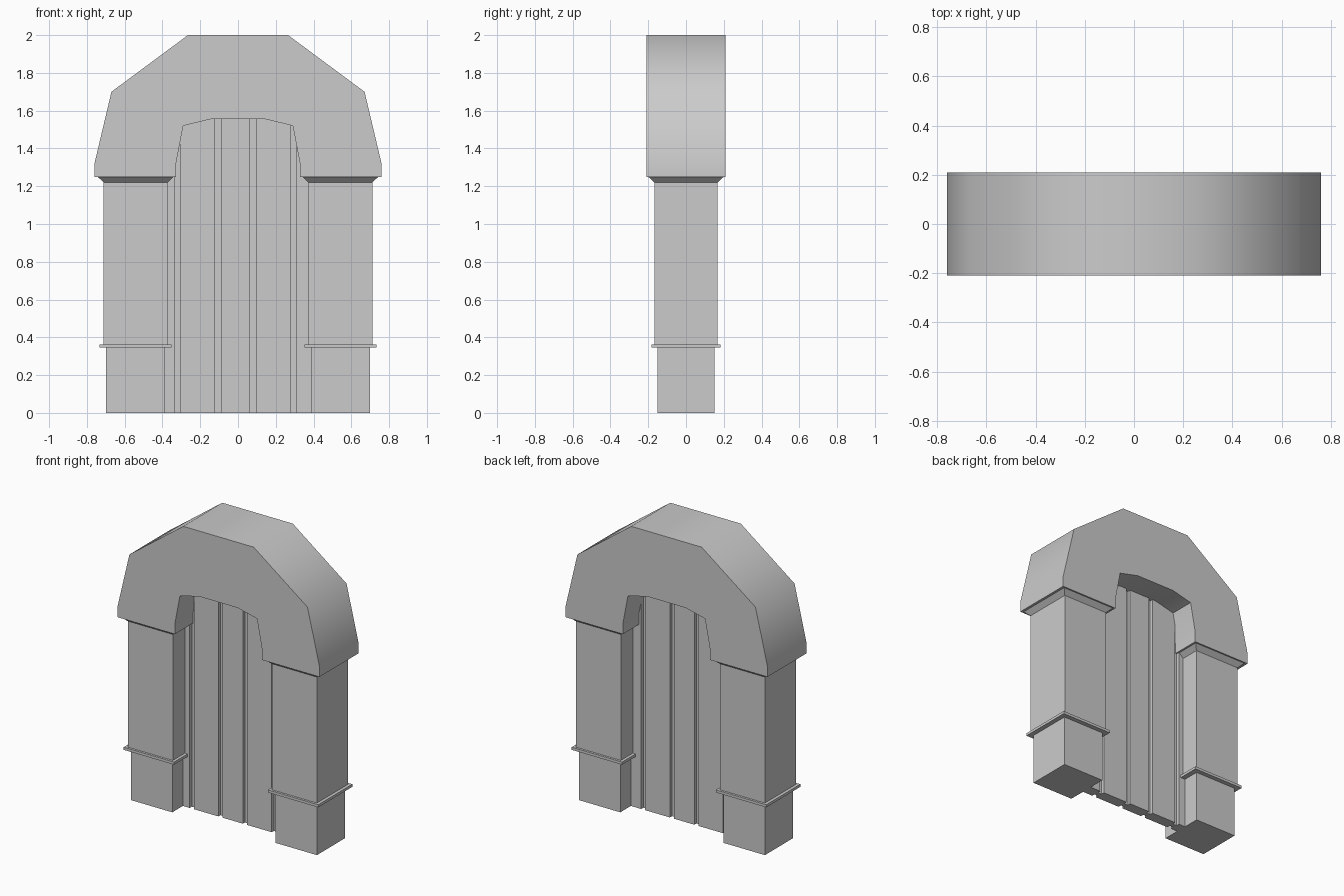
import bpy, bmesh, math

if "Cube" in bpy.data.objects:
    bpy.data.objects.remove(bpy.data.objects["Cube"])


def finish(bm, name):
    bmesh.ops.recalc_face_normals(bm, faces=bm.faces)
    me = bpy.data.meshes.new(name)
    bm.to_mesh(me)
    bm.free()
    ob = bpy.data.objects.new(name, me)
    bpy.context.collection.objects.link(ob)
    return ob


def box(name, x0, x1, y0, y1, z0, z1, flare_x=0, flare_y=0):
    """Box whose top can be wider than its bottom."""
    bm = bmesh.new()
    bmesh.ops.create_cube(bm, size=1)
    for v in bm.verts:
        sx, sy, sz = (1 if c > 0 else -1 for c in v.co)
        top = sz > 0
        v.co = ((x0 + x1) / 2 + sx * ((x1 - x0) / 2 + top * flare_x),
                (y0 + y1) / 2 + sy * ((y1 - y0) / 2 + top * flare_y),
                z1 if top else z0)
    return finish(bm, name)


# Arch: mirrored profile extruded through the wall
outer = [(0.76, 1.25), (0.76, 1.32), (0.67, 1.70), (0.265, 2.0)]
inner = [(0.145, 1.555), (0.29, 1.52), (0.328, 1.32), (0.328, 1.25)]
right = outer[::-1]
profile = ([(-x, z) for x, z in outer] + right
           + inner[::-1] + [(-x, z) for x, z in inner])
bm = bmesh.new()
face = bm.faces.new([bm.verts.new((x, -0.21, z)) for x, z in profile])
res = bmesh.ops.extrude_face_region(bm, geom=[face])
bmesh.ops.translate(bm, vec=(0, 0.42, 0),
                    verts=[g for g in res["geom"] if isinstance(g, bmesh.types.BMVert)])
arch = finish(bm, "arch")
bpy.context.view_layer.objects.active = arch
arch.select_set(True)
bpy.ops.object.shade_smooth_by_angle(angle=math.radians(60))

# Pillars: base, band, shaft and flared capital on each side
for side, s in (("left", -1), ("right", 1)):
    for part, a, b, y, z0, z1, flare in (
            ("base", 0.388, 0.70, 0.152, 0, 0.345, 0),
            ("band", 0.353, 0.732, 0.183, 0.345, 0.363, 0),
            ("shaft", 0.373, 0.711, 0.168, 0.363, 1.22, 0),
            ("capital", 0.373, 0.711, 0.168, 1.22, 1.25, 0.032)):
        x0, x1 = sorted((s * a, s * b))
        box(f"{side}_{part}", x0, x1, -y, y, z0, z1, flare, flare)

# Door: thin core with raised planks leaving narrow grooves
box("door_core", -0.40, 0.40, -0.015, 0.015, 0, 1.57)
planks = [(-0.40, -0.337), (-0.306, -0.121), (-0.09, 0.064),
          (0.095, 0.28), (0.311, 0.40)]
for i, (x0, x1) in enumerate(planks):
    box(f"door_plank_{i + 1}", x0, x1, -0.038, 0.038, 0, 1.57)
